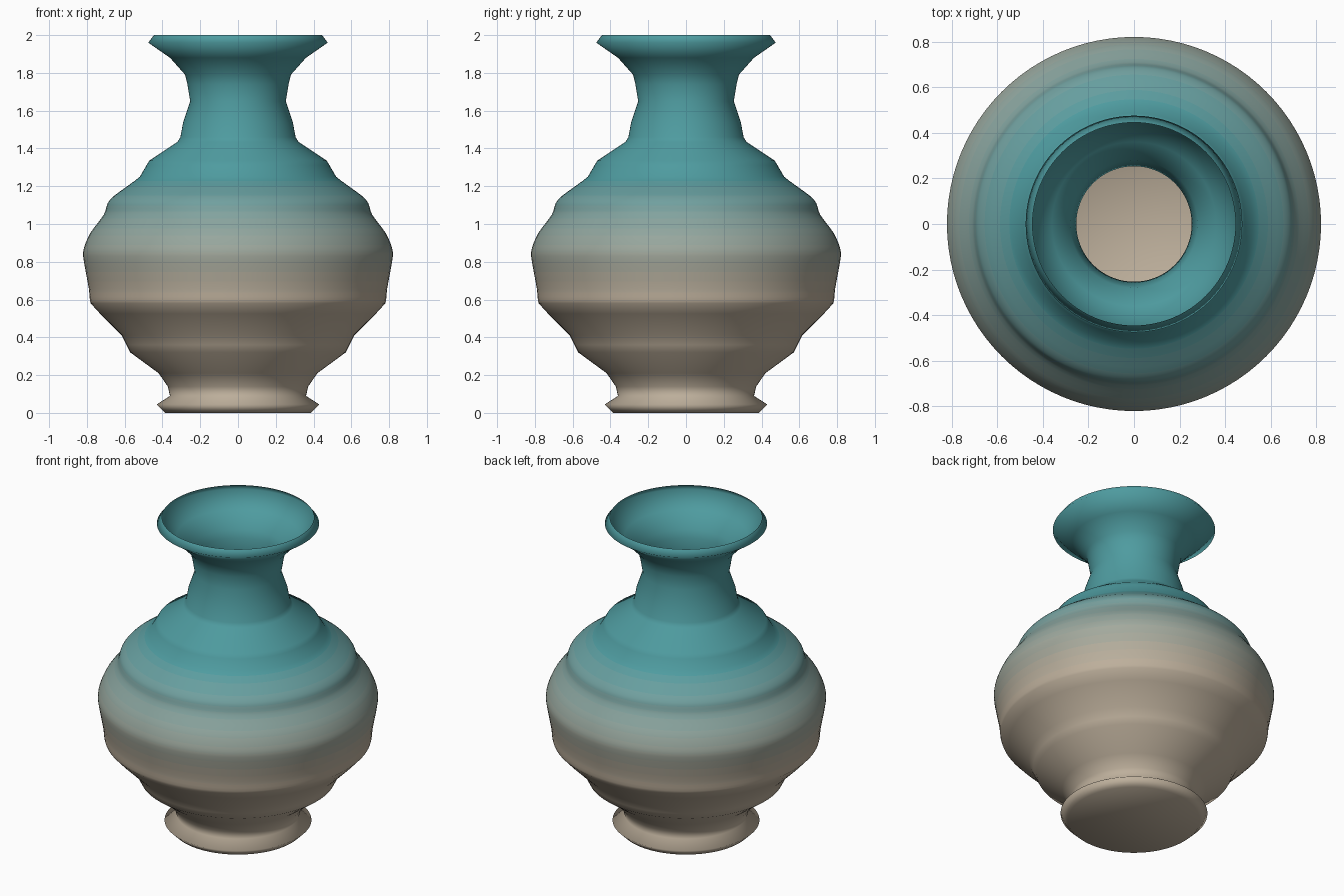
import bpy, bmesh, math
from mathutils import Vector

if "Cube" in bpy.data.objects:
    bpy.data.objects.remove(bpy.data.objects["Cube"])

SEGMENTS = 96
BEIGE = Vector((0.51, 0.43, 0.33))
TEAL = Vector((0.077, 0.33, 0.35))
BANDS = 16
FADE_LOW, FADE_HIGH = 0.62, 1.25

# Silhouette of the thin shell: (radius, height) from foot to rim
profile = [
    (0.385, 0.0), (0.43, 0.045), (0.36, 0.09), (0.372, 0.14), (0.42, 0.21),
    (0.57, 0.32), (0.59, 0.36), (0.615, 0.41), (0.73, 0.525), (0.78, 0.58),
    (0.79, 0.66), (0.82, 0.83), (0.81, 0.89), (0.78, 0.955), (0.71, 1.05),
    (0.69, 1.11), (0.655, 1.15), (0.52, 1.25), (0.485, 1.31), (0.47, 1.335),
    (0.32, 1.435), (0.305, 1.46), (0.29, 1.54), (0.253, 1.65), (0.268, 1.74),
    (0.28, 1.79), (0.36, 1.88), (0.475, 1.96), (0.445, 2.0),
]


def refine(points, steps=4):
    """Curve the rows inside the colour fade so the bands are narrow."""
    out = []
    for i in range(len(points) - 1):
        p1, p2 = Vector(points[i]), Vector(points[i + 1])
        out.append(p1)
        if p1.y > 0.57 and p2.y < 1.3:
            p0, p3 = Vector(points[i - 1]), Vector(points[i + 2])
            m1, m2 = (p2 - p0) * 0.35, (p3 - p1) * 0.35
            for k in range(1, steps):
                t = k / steps
                out.append(p1 * (2*t**3 - 3*t**2 + 1) + m1 * (t**3 - 2*t**2 + t)
                           + p2 * (3*t**2 - 2*t**3) + m2 * (t**3 - t**2))
    out.append(Vector(points[-1]))
    return out


# Lathed vase body
bm = bmesh.new()
rings = []
for r, z in refine(profile):
    rings.append([bm.verts.new((r * math.cos(a), r * math.sin(a), z))
                  for a in (2 * math.pi * i / SEGMENTS for i in range(SEGMENTS))])
for low, high in zip(rings, rings[1:]):
    for i in range(SEGMENTS):
        j = (i + 1) % SEGMENTS
        bm.faces.new((low[i], low[j], high[j], high[i]))
# Flat floor closing the foot
bm.faces.new(list(reversed(rings[0])))

# Colour fade from beige to teal, chosen by face height
for f in bm.faces:
    f.smooth = True
    t = (f.calc_center_median().z - FADE_LOW) / (FADE_HIGH - FADE_LOW)
    f.material_index = round(min(max(t, 0), 1) * (BANDS - 1))

mesh = bpy.data.meshes.new("vase")
bm.to_mesh(mesh)
bm.free()
for b in range(BANDS):
    mat = bpy.data.materials.new(f"glaze_{b:02d}")
    mat.diffuse_color = (*BEIGE.lerp(TEAL, b / (BANDS - 1)), 1)
    mat.use_nodes = True
    mat.node_tree.nodes["Principled BSDF"].inputs["Base Color"].default_value = mat.diffuse_color
    mesh.materials.append(mat)
vase = bpy.data.objects.new("vase", mesh)
bpy.context.collection.objects.link(vase)
